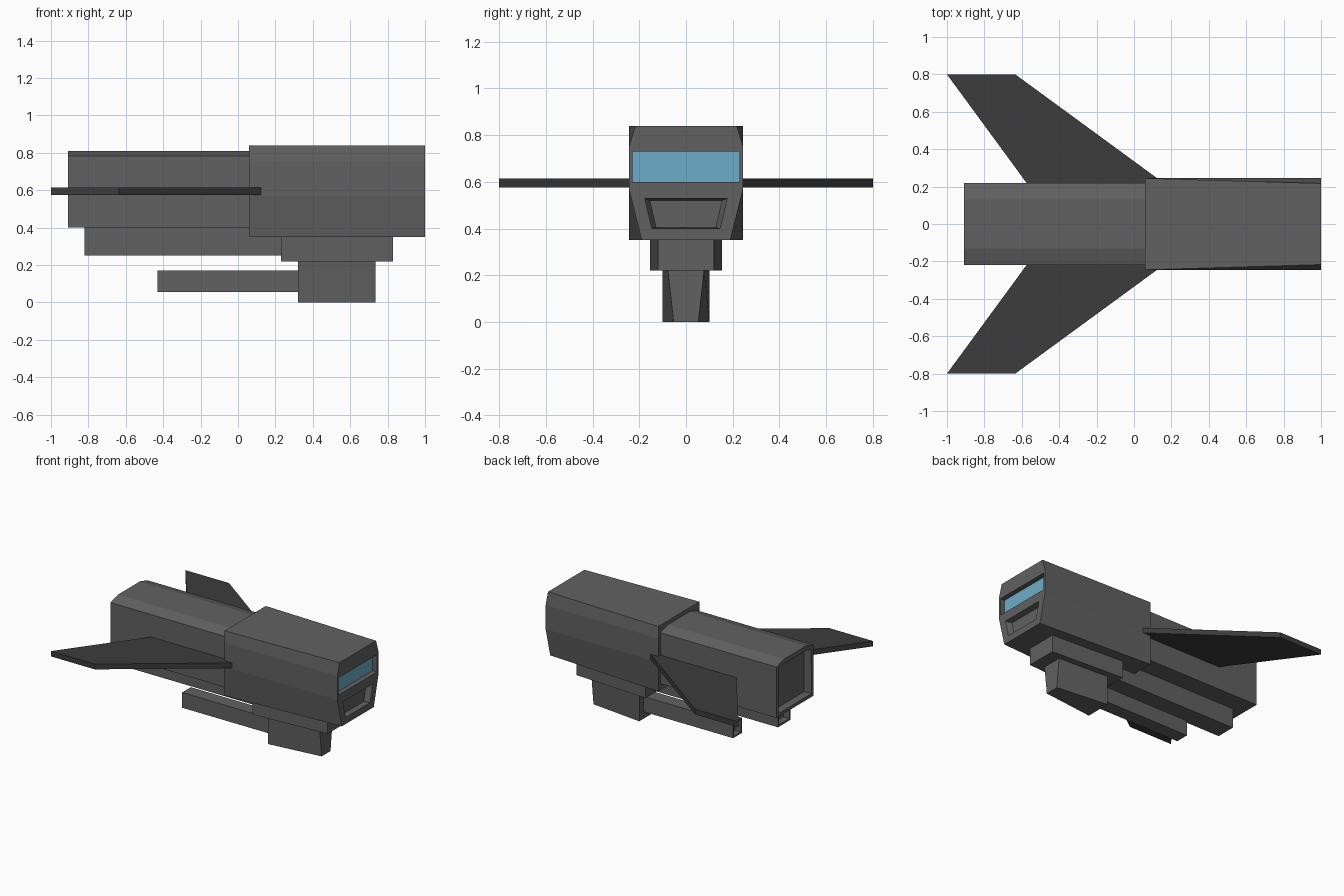
import bpy, bmesh

if "Cube" in bpy.data.objects:
    bpy.data.objects.remove(bpy.data.objects["Cube"])


def material(name, rgb):
    m = bpy.data.materials.new(name)
    m.diffuse_color = (*rgb, 1)
    m.use_nodes = True
    m.node_tree.nodes["Principled BSDF"].inputs["Base Color"].default_value = m.diffuse_color
    return m


HULL = material("hull_grey", (0.12, 0.12, 0.12))
DARK = material("wing_grey", (0.045, 0.045, 0.045))
GLASS = material("window_blue", (0.15, 0.42, 0.58))


def finish(name, bm, mat):
    bmesh.ops.recalc_face_normals(bm, faces=bm.faces)
    me = bpy.data.meshes.new(name)
    bm.to_mesh(me)
    bm.free()
    ob = bpy.data.objects.new(name, me)
    bpy.context.collection.objects.link(ob)
    me.materials.append(mat)
    return ob


def loft(name, rear, front, mat=HULL, recess=None):
    """Join two mirrored half sections, each (x, [(half_width, z), ...])."""
    bm = bmesh.new()
    rings = []
    for x, half in (rear, front):
        pts = half + [(-y, z) for y, z in reversed(half)]
        rings.append([bm.verts.new((x, y, z)) for y, z in pts])
    n = len(rings[0])
    for i in range(n):
        j = (i + 1) % n
        bm.faces.new((rings[0][i], rings[0][j], rings[1][j], rings[1][i]))
    back = bm.faces.new(rings[0])
    bm.faces.new(rings[1])
    bmesh.ops.recalc_face_normals(bm, faces=bm.faces)
    if recess:  # hollow in the rear end
        rim, depth = recess
        bmesh.ops.inset_region(bm, faces=[back], thickness=rim)
        new = bmesh.ops.extrude_face_region(bm, geom=[back])["geom"]
        bmesh.ops.delete(bm, geom=[back], context="FACES_ONLY") if back.is_valid else None
        for v in [g for g in new if isinstance(g, bmesh.types.BMVert)]:
            v.co.x += depth
    return finish(name, bm, mat)


def box(name, x0, x1, w, z0, z1, mat=HULL, recess=None):
    half = [(w, z0), (w, z1)]
    return loft(name, (x0, half), (x1, half), mat, recess)


# Front cabin: rectangular at the back, faceted at the nose
cabin = loft("cabin",
             (0.06, [(0.245, 0.35), (0.245, 0.57), (0.245, 0.75), (0.245, 0.84)]),
             (1.0, [(0.19, 0.35), (0.245, 0.57), (0.245, 0.75), (0.217, 0.84)]))

# Recesses in the nose for window and intake
window_cut = box("window_cutter", 0.96, 1.05, 0.23, 0.60, 0.73)
intake_cut = loft("intake_cutter",
                  (0.96, [(0.128, 0.405), (0.155, 0.52)]),
                  (1.01, [(0.151, 0.399), (0.183, 0.532)]))
for cutter in (window_cut, intake_cut):
    mod = cabin.modifiers.new(cutter.name, "BOOLEAN")
    mod.operation = "DIFFERENCE"
    mod.solver = "EXACT"
    mod.object = cutter
    cutter.hide_render = True
    cutter.hide_viewport = True
box("window", 0.95, 0.963, 0.23, 0.60, 0.73, GLASS)

# Rear fuselage with chamfered roof and open tail
roof = [(0.22, 0.40), (0.22, 0.784), (0.13, 0.81)]
loft("rear_fuselage", (-0.91, roof), (0.07, roof), recess=(0.035, 0.06))

# Keel, belly block, lower pod and its tail tube
box("keel", -0.82, 0.24, 0.075, 0.25, 0.405, recess=(0.02, 0.05))
loft("belly_block", (0.23, [(0.155, 0.22), (0.155, 0.355)]),
     (0.83, [(0.12, 0.22), (0.12, 0.355)]))
loft("lower_pod", (0.32, [(0.10, 0.0), (0.10, 0.225)]),
     (0.735, [(0.053, 0.0), (0.078, 0.225)]))
box("pod_tube", -0.43, 0.33, 0.052, 0.055, 0.17, recess=(0.015, 0.05))

# Swept wings
for side, label in ((1, "left"), (-1, "right")):
    bm = bmesh.new()
    plan = [(-1, 0.8), (-0.635, 0.8), (0.185, 0.2), (-0.56, 0.2)]
    face = bm.faces.new([bm.verts.new((x, y * side, 0.575)) for x, y in plan])
    top = bmesh.ops.extrude_face_region(bm, geom=[face])["geom"]
    for v in [g for g in top if isinstance(g, bmesh.types.BMVert)]:
        v.co.z = 0.615
    finish(label + "_wing", bm, DARK)
